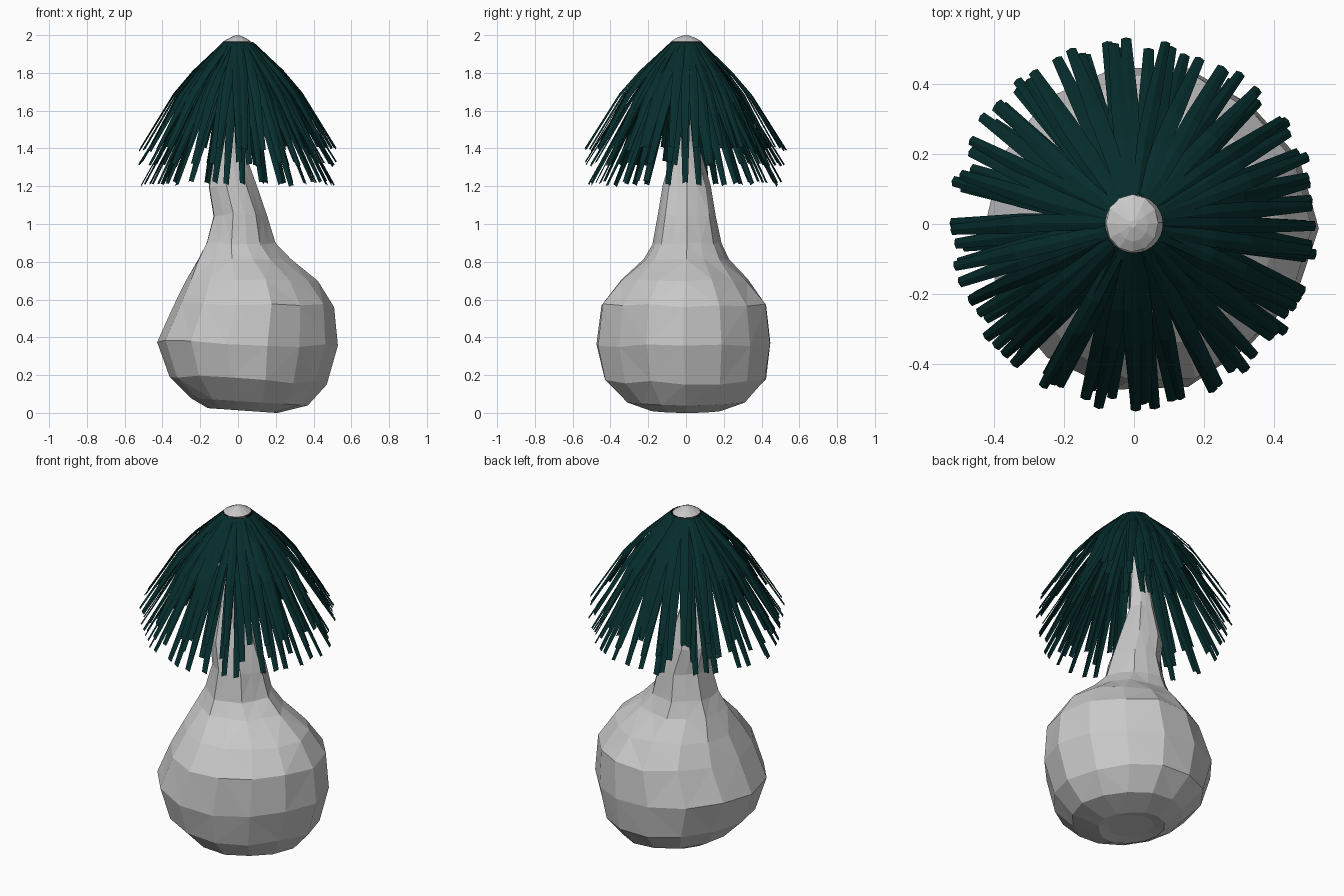
import bpy, bmesh, math, random
from mathutils import Vector

if "Cube" in bpy.data.objects:
    bpy.data.objects.remove(bpy.data.objects["Cube"])

random.seed(5)


def material(name, rgb):
    m = bpy.data.materials.new(name)
    m.diffuse_color = (*rgb, 1)
    m.use_nodes = True
    m.node_tree.nodes["Principled BSDF"].inputs["Base Color"].default_value = m.diffuse_color
    return m


GREY = material("trunk grey", (0.58, 0.58, 0.58))
TEAL = material("leaf dark teal", (0.002, 0.026, 0.026))


def make_object(name, bm, mat):
    mesh = bpy.data.meshes.new(name)
    bm.to_mesh(mesh)
    bm.free()
    mesh.materials.append(mat)
    ob = bpy.data.objects.new(name, mesh)
    bpy.context.collection.objects.link(ob)
    return ob


def loft(name, rings, sides, mat, tilt=0.0, flute=0.0, pinch=0.0):
    """Rings are (z, xmin, xmax, ymin, ymax); ends are closed."""
    bm = bmesh.new()
    loops = []
    for z, x0, x1, y0, y1 in rings:
        loop = []
        for i in range(sides):
            a = 2 * math.pi * i / sides
            # flutes along the neck, narrower diagonals on the +x side
            k = 1 + (flute * (-1) ** i if 0.75 < z < 1.5 else 0)
            if math.cos(a) > 0:
                k -= pinch * math.sin(2 * a) ** 2 * (1.0 if a > math.pi else 0.6)
            k *= random.uniform(0.995, 1.008)
            x = (x0 + x1) / 2 + k * (x1 - x0) / 2 * math.cos(a)
            y = (y0 + y1) / 2 + k * (y1 - y0) / 2 * math.sin(a)
            # underside leans slightly
            lean = tilt * (0.2 - x) * max(0, 1 - z / 0.6)
            wob = random.uniform(-0.01, 0.01) if 0.1 < z < 1.5 else 0
            loop.append(bm.verts.new((x, y, max(0, z + lean + wob))))
        loops.append(loop)
    for a, b in zip(loops, loops[1:]):
        for i in range(sides):
            j = (i + 1) % sides
            bm.faces.new((a[i], a[j], b[j], b[i]))
    bm.faces.new(loops[0][::-1])
    bm.faces.new(loops[-1])
    bmesh.ops.triangulate(bm, faces=[f for f in bm.faces if len(f.verts) == 4])
    bmesh.ops.recalc_face_normals(bm, faces=bm.faces)
    return make_object(name, bm, mat)


# Swollen base tapering into a slim leaning neck
loft("bulb_trunk", [
    (0.012, -0.10, 0.15, -0.13, 0.13),
    (0.000, -0.16, 0.21, -0.19, 0.19),
    (0.050, -0.25, 0.37, -0.32, 0.32),
    (0.170, -0.36, 0.47, -0.445, 0.435),
    (0.360, -0.43, 0.53, -0.485, 0.46),
    (0.570, -0.34, 0.51, -0.46, 0.435),
    (0.700, -0.28, 0.42, -0.35, 0.335),
    (0.810, -0.22, 0.27, -0.22, 0.225),
    (0.900, -0.175, 0.19, -0.175, 0.185),
    (1.050, -0.135, 0.15, -0.145, 0.155),
    (1.200, -0.16, 0.095, -0.12, 0.13),
    (1.400, -0.125, 0.025, -0.065, 0.07),
    (1.600, -0.09, 0.015, -0.045, 0.045),
    (1.950, -0.055, 0.045, -0.05, 0.05),
], 14, GREY, tilt=0.07, flute=0.04, pinch=0.08)

# Low pointed cap on the crown
loft("crown_cap", [
    (1.950, -0.06, 0.05, -0.06, 0.06),
    (1.966, -0.08, 0.07, -0.08, 0.085),
    (1.985, -0.045, 0.04, -0.05, 0.05),
    (2.000, -0.012, 0.006, -0.01, 0.01),
], 12, GREY)


# Drooping strap leaves: creased blades bent along their length
def add_leaf(bm, ang, sway, roll, path, widths):
    rows = []
    for t, ((r, z), w) in enumerate(zip(path, widths)):
        a = ang + sway * t / 3
        out = Vector((math.cos(a), math.sin(a), 0))
        side = Vector((-out.y, out.x, roll)).normalized()
        c = out * r + Vector((0, 0, z))
        rows.append([bm.verts.new(p) for p in (
            c - side * w / 2,
            c + out * 0.004 + Vector((0, 0, 0.004)),
            c + side * w / 2)])
    for a, b in zip(rows, rows[1:]):
        for i in (0, 1):
            bm.faces.new((a[i], b[i], b[i + 1], a[i + 1]))


# layers: count, two bends (r, z), tip (r, z)
LAYERS = [
    (36, (0.245, 1.80), (0.35, 1.68), (0.53, 1.395)),
    (34, (0.215, 1.79), (0.33, 1.63), (0.53, 1.315)),
    (34, (0.190, 1.77), (0.32, 1.55), (0.51, 1.21)),
]
bm = bmesh.new()
for count, bend1, bend2, tip in LAYERS:
    for i in range(count):
        ang = 2 * math.pi * (i + random.uniform(-0.4, 0.4)) / count
        s = random.uniform(0.96, 1.01)
        dz = random.uniform(-0.01, 0.015)
        path = [(0.08, 1.957)] + [(r * s, z + dz) for r, z in (bend1, bend2, tip)]
        add_leaf(bm, ang, random.uniform(-0.08, 0.08),
                 random.uniform(-0.5, 0.5), path, (0.036, 0.05, 0.05, 0.03))
make_object("leaves", bm, TEAL)

# Small buds tucked among the leaves
for n, p in enumerate([(0.04, -0.25, 1.755), (0.05, -0.15, 1.83), (0.055, 0.015, 1.90)]):
    bm = bmesh.new()
    bmesh.ops.create_icosphere(bm, subdivisions=1, radius=0.016)
    bmesh.ops.translate(bm, verts=bm.verts, vec=p)
    make_object(f"bud_{n + 1}", bm, GREY)
